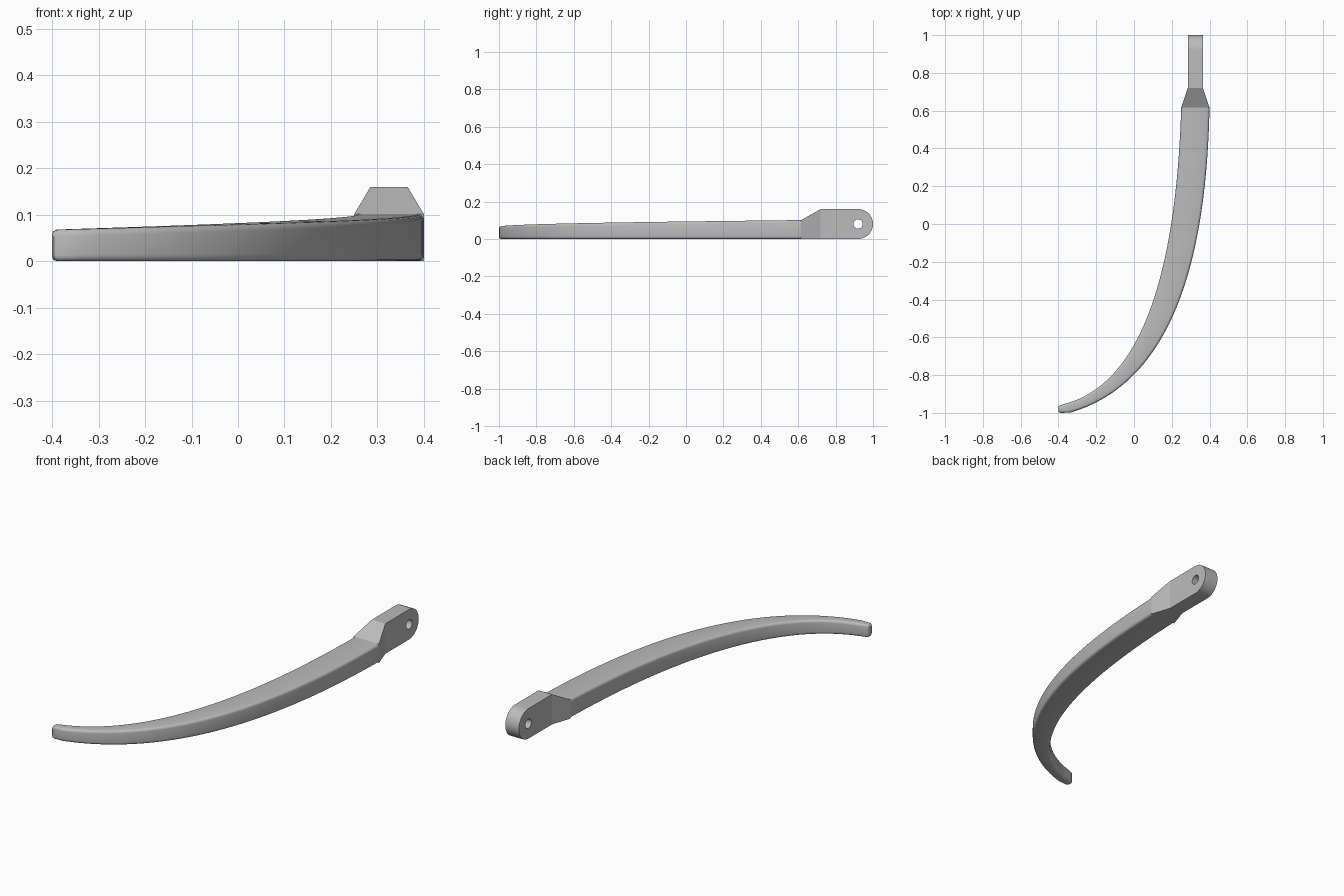
import bpy, bmesh, math
from mathutils import Vector
from mathutils.geometry import interpolate_bezier

cube = bpy.data.objects.get("Cube")
if cube:
    bpy.data.objects.remove(cube, do_unlink=True)

grey = bpy.data.materials.new("plain grey")
grey.use_nodes = True
grey.diffuse_color = (0.5, 0.5, 0.5, 1)
grey.node_tree.nodes["Principled BSDF"].inputs["Base Color"].default_value = (0.5, 0.5, 0.5, 1)


def finish(name, bm, angle):
    bmesh.ops.recalc_face_normals(bm, faces=bm.faces)
    mesh = bpy.data.meshes.new(name)
    bm.to_mesh(mesh)
    bm.free()
    mesh.materials.append(grey)
    obj = bpy.data.objects.new(name, mesh)
    bpy.context.collection.objects.link(obj)
    bpy.ops.object.select_all(action='DESELECT')
    obj.select_set(True)
    bpy.context.view_layer.objects.active = obj
    bpy.ops.object.shade_smooth_by_angle(angle=math.radians(angle))
    return obj


def section(inner, outer, low, high, r, steps=4):
    """Rounded upright rectangle spanning from the inner to the outer edge."""
    a, b = Vector((*inner, 0)), Vector((*outer, 0))
    width = (b - a).length
    across = (b - a) / width
    corners = [(width - r, high - r), (r, high - r), (r, low + r), (width - r, low + r)]
    ring = []
    for i, (u, z) in enumerate(corners):
        for k in range(steps + 1):
            t = math.pi / 2 * (i + k / steps)
            ring.append(a + across * (u + r * math.cos(t)) + Vector((0, 0, z + r * math.sin(t))))
    return ring


def loft(bm, rings):
    loops = [[bm.verts.new(p) for p in ring] for ring in rings]
    for p, q in zip(loops, loops[1:]):
        for i in range(len(p)):
            j = (i + 1) % len(p)
            bm.faces.new((p[i], p[j], q[j], q[i]))
    bm.faces.new(loops[0])
    bm.faces.new(loops[-1])


def edge_curve(*points):
    return [p.xy for p in interpolate_bezier(*[Vector((*p, 0)) for p in points], 40)]


# Curved blade between two edge curves, rising gently to the back
inner = edge_curve((0.25, 0.616), (0.23, -0.02), (0.12, -0.83), (-0.37, -0.953))
outer = edge_curve((0.40, 0.616), (0.385, -0.03), (0.27, -0.82), (-0.335, -0.998))
rings = []
for i, (a, b) in enumerate(zip(inner, outer)):
    t = i / (len(inner) - 1)
    rings.append(section(a, b, 0, 0.101 - 0.024 * t - 0.008 * t ** 3, 0.014))
# Rounded tip
rings.append(section((-0.392, -0.961), (-0.385, -1.0), 0, 0.068, 0.012))
rings.append(section((-0.398, -0.964), (-0.396, -0.998), 0.003, 0.064, 0.011))
rings.append(section((-0.4, -0.968), (-0.4, -0.993), 0.008, 0.059, 0.009))
bm = bmesh.new()
loft(bm, rings)
finish("curved_blade", bm, 40)

# Tapered neck
bm = bmesh.new()
loft(bm, [
    [(x, y, z) for x, z in ((x0, 0), (x1, 0), (x1, h), (x0, h))]
    for x0, x1, y, h in ((0.25, 0.40, 0.616, 0.101), (0.285, 0.365, 0.72, 0.16))])
finish("tapered_neck", bm, 20)

# Mounting lug: rounded end with a pin hole
bm = bmesh.new()


def outline(points):
    verts = [bm.verts.new((0.285, y, z)) for y, z in points]
    return [bm.edges.new((v, verts[(i + 1) % len(verts)])) for i, v in enumerate(verts)]


def arc(r, start, turn, n):
    return [(0.92 + r * math.cos(start + turn * k / n), 0.08 + r * math.sin(start + turn * k / n))
            for k in range(n)]


end = arc(0.08, -math.pi / 2, math.pi, 24) + [(0.92, 0.16)]
edges = outline([(0.72, 0.16), (0.72, 0)] + end)
edges += outline(arc(0.025, 0, math.tau, 24))
bmesh.ops.triangle_fill(bm, edges=edges, use_beauty=True)
side = bmesh.ops.extrude_face_region(bm, geom=bm.faces[:], use_keep_orig=True)
moved = [g for g in side["geom"] if isinstance(g, bmesh.types.BMVert)]
bmesh.ops.translate(bm, verts=moved, vec=(0.08, 0, 0))
finish("mounting_lug", bm, 30)
